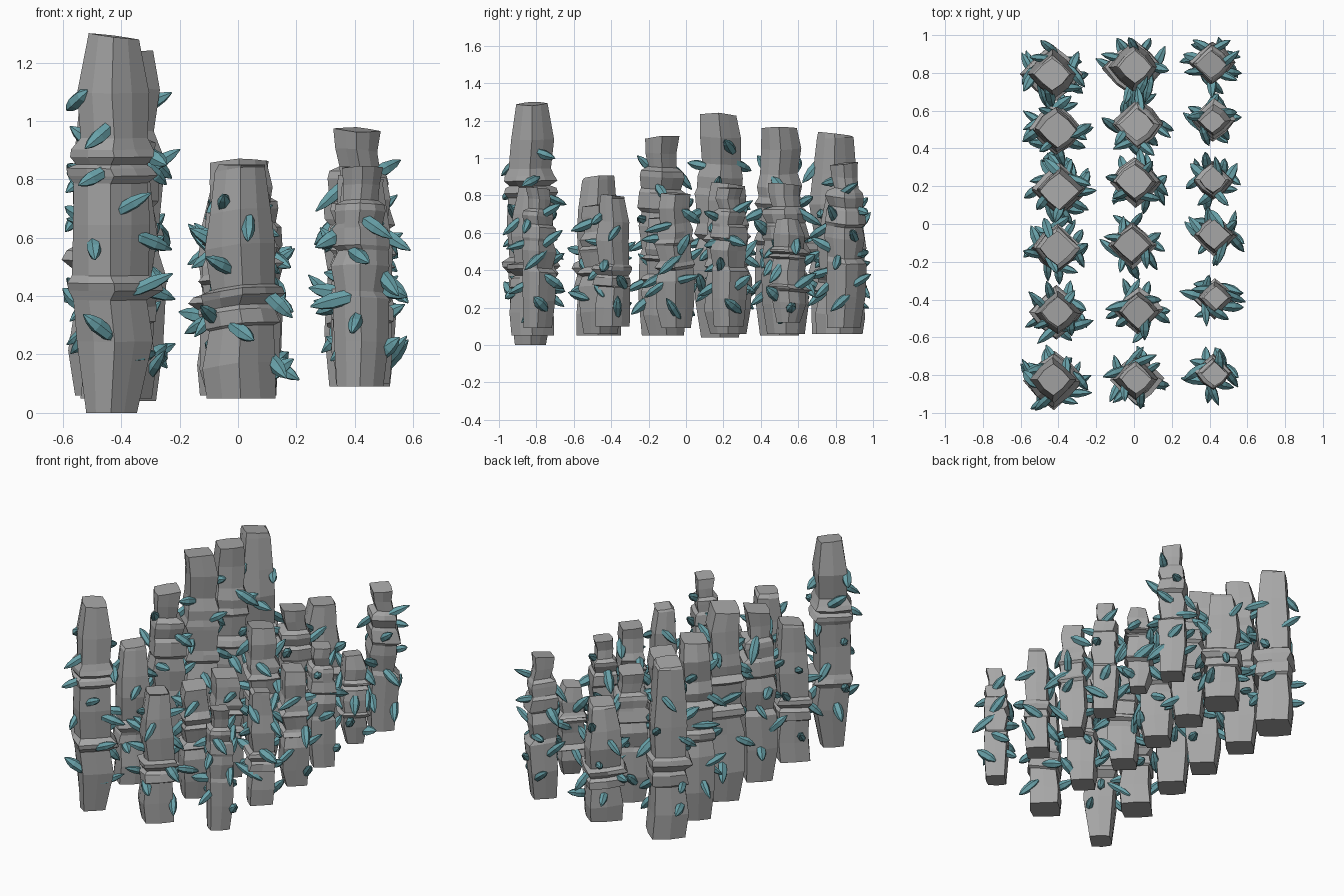
import bpy, bmesh, math, random
from mathutils import Vector

if "Cube" in bpy.data.objects:
    bpy.data.objects.remove(bpy.data.objects["Cube"])

random.seed(11)
teal = bpy.data.materials.new("teal_crystal")
teal.diffuse_color = (0.14, 0.36, 0.40, 1)
teal.use_nodes = True
teal.node_tree.nodes["Principled BSDF"].inputs["Base Color"].default_value = teal.diffuse_color
stone = bpy.data.materials.new("grey_stone")
stone.diffuse_color = (0.38, 0.38, 0.38, 1)
stone.use_nodes = True
stone.node_tree.nodes["Principled BSDF"].inputs["Base Color"].default_value = stone.diffuse_color

# Column silhouettes: (height fraction, width factor), with ledges and bulges
PROFILES = {
    "A": [(0, .68), (.19, 1), (.3, .97), (.325, 1.25), (.345, 1.2), (.365, .98), (.5, 1.02),
          (.61, 1), (.63, 1.2), (.65, 1.12), (.66, .9), (.68, 1.2), (.7, 1.1), (.73, .92), (.85, .95), (1, .68)],
    "B": [(0, .95), (.14, .98), (.3, .88), (.31, 1.04), (.37, 1), (.39, .9), (.43, 1.15),
          (.46, 1.1), (.475, .88), (.65, .96), (.8, .86), (.98, .7), (1, .64)],
    "C": [(0, .84), (.2, 1), (.4, 1.02), (.43, .86), (.55, 1.05), (.62, .9), (.64, 1.06),
          (.72, 1), (.74, .86), (.8, .96), (.83, .9), (.85, .62), (.92, .66), (1, .72)],
    "D": [(0, .82), (.16, 1.03), (.36, 1.06), (.44, .9), (.46, 1.08), (.49, 1.02), (.51, .86),
          (.62, .95), (.64, 1.1), (.67, .9), (.72, .98), (.78, .82), (.9, .86), (1, .78)],
}

# x, y, bottom, top, radius, silhouette
COLUMNS = [
    (-.43, -.83, .00, 1.29, .130, "A"), (-.41, -.47, .05, .90, .130, "B"),
    (-.41, -.13, .05, 1.11, .130, "C"), (-.39, .18, .04, 1.23, .135, "D"),
    (-.41, .50, .05, 1.16, .132, "D"), (-.43, .80, .06, 1.13, .145, "B"),
    (.01, -.82, .05, .85, .125, "B"), (.02, -.46, .06, .75, .115, "D"),
    (-.01, -.11, .05, .68, .120, "D"), (.01, .22, .06, .86, .125, "D"),
    (.02, .53, .06, .86, .130, "C"), (.00, .83, .06, .78, .140, "B"),
    (.42, -.79, .09, .84, .095, "C"), (.43, -.39, .10, .80, .100, "B"),
    (.43, -.06, .09, .81, .105, "D"), (.42, .23, .10, .84, .100, "C"),
    (.42, .55, .12, .67, .095, "A"), (.41, .85, .09, .97, .110, "C"),
]


def finish(bm, name, mat):
    bmesh.ops.recalc_face_normals(bm, faces=bm.faces)
    me = bpy.data.meshes.new(name)
    bm.to_mesh(me)
    bm.free()
    me.materials.append(mat)
    bpy.context.collection.objects.link(bpy.data.objects.new(name, me))


def skin(bm, rings):
    """Join rings of points into a closed flat-faced solid."""
    loops = [[bm.verts.new(p) for p in ring] for ring in rings]
    n = len(loops[0])
    for a, b in zip(loops, loops[1:]):
        for i in range(n):
            j = (i + 1) % n
            bm.faces.new((a[i], a[j], b[j], b[i]))
    bm.faces.new(loops[0][::-1])
    bm.faces.new(loops[-1])


def width_at(profile, t):
    for (t0, w0), (t1, w1) in zip(profile, profile[1:]):
        if t <= t1:
            return w0 + (w1 - w0) * (t - t0) / (t1 - t0)
    return profile[-1][1]


# Rock column: diamond cross-section with softened sides, jittered and tilted ring by ring
def rock_column(name, x, y, z0, z1, r, profile):
    bm = bmesh.new()
    flat = [random.uniform(.71, .82) for _ in range(4)]
    tx, ty = random.uniform(-.1, .1), random.uniform(-.1, .1)
    rings = []
    for k, (t, w) in enumerate(profile):
        cx, cy = x + random.uniform(-.008, .008), y + random.uniform(-.008, .008)
        if k == len(profile) - 1:
            tx, ty = random.uniform(-.13, .13), random.uniform(-.13, .13)
        ring = []
        for i in range(8):
            a = i * math.pi / 4
            rad = r * w * (flat[i // 2] if i % 2 else 1) * random.uniform(.95, 1.04)
            dx, dy = rad * math.cos(a), rad * math.sin(a) * .95
            tilt = dx * tx + dy * ty if k else 0
            ring.append((cx + dx, cy + dy, z0 + (z1 - z0) * t + tilt))
        rings.append(ring)
    skin(bm, rings)
    finish(bm, name, stone)


# Crystal: six-sided spindle pointed at both ends
def crystal(bm, centre, axis, length, r):
    u = axis.orthogonal().normalized()
    v = axis.cross(u)
    rings = []
    for t, w in [(-.5, .25), (-.25, .9), (.1, 1), (.32, .68), (.5, .1)]:
        rings.append([centre + axis * (t * length) +
                      (u * math.cos(i * math.pi / 3) + v * math.sin(i * math.pi / 3) * .85) * (r * w)
                      for i in range(6)])
    skin(bm, rings)


# Crystals scattered up the sides of a column, leaning along the surface
def crystal_cluster(name, x, y, z0, z1, r, profile):
    bm = bmesh.new()
    count = round(12 * (z1 - z0)) + 3
    for k in range(count):
        t = .12 + .74 * (k + random.random()) / count
        a0 = k * 2.4 + random.uniform(-.4, .4)
        for attempt in range(12):
            a = a0 + random.uniform(-.2, .2)
            out = Vector((math.cos(a), math.sin(a), 0))
            side = Vector((-out.y, out.x, 0))
            axis = (out * .7 + side * random.uniform(-.9, .9) +
                    Vector((0, 0, random.choice((-1, 1)) * random.uniform(.1, .9)))).normalized()
            length = random.uniform(.13, .19)
            surface = r * width_at(profile, t) * (.78 + .2 * abs(math.cos(2 * a)))
            centre = Vector((x, y, z0 + (z1 - z0) * t)) + out * surface
            tip = centre + axis * length * .5
            if abs(tip.x) < .6 and abs(tip.y) < .99:
                crystal(bm, centre, axis, length, random.uniform(.024, .031))
                break
    finish(bm, name, teal)


for n, (x, y, z0, z1, r, p) in enumerate(COLUMNS, 1):
    rock_column(f"rock_column_{n}", x, y, z0, z1, r, PROFILES[p])
    crystal_cluster(f"crystals_{n}", x, y, z0, z1, r, PROFILES[p])
